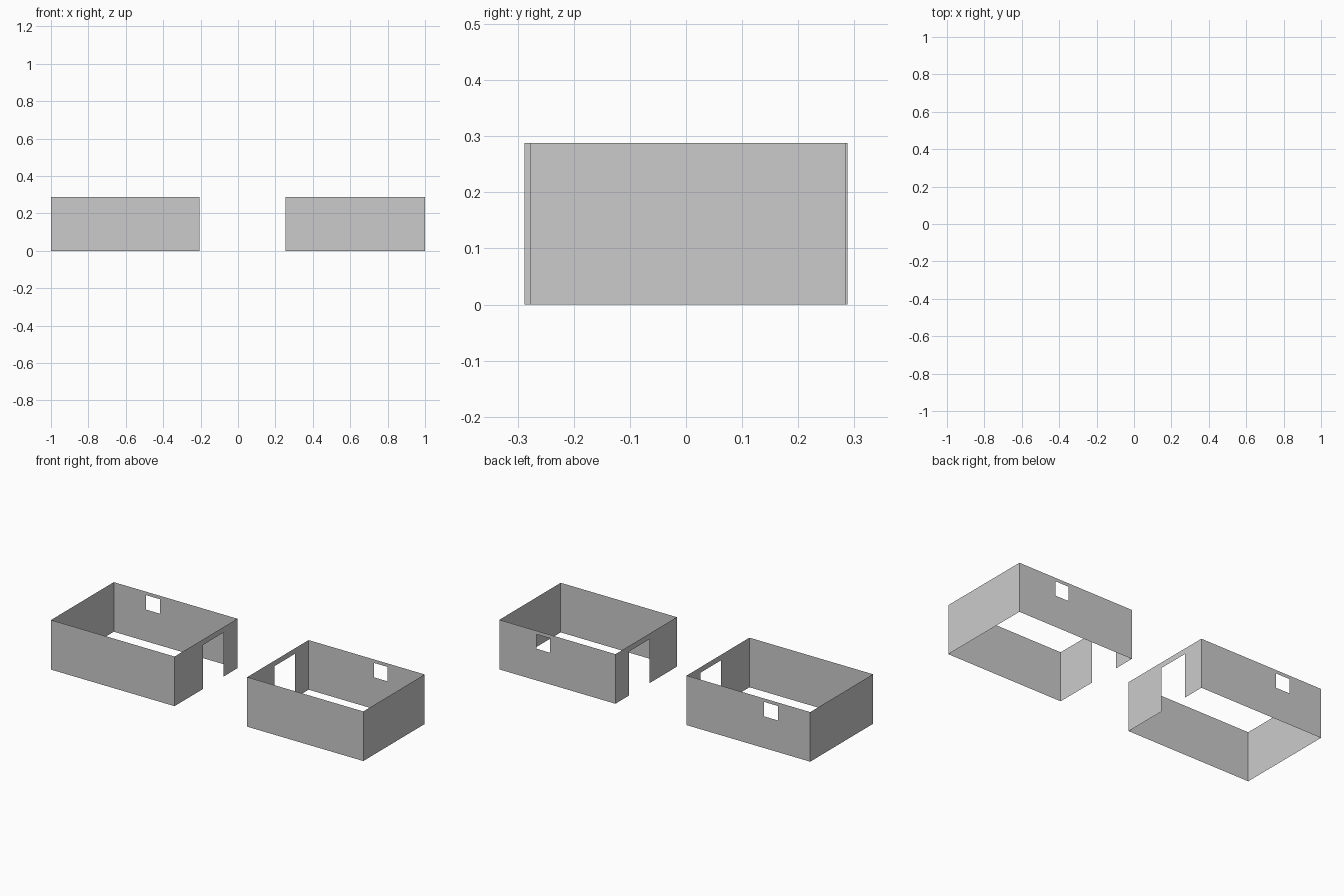
import bpy, bmesh

if "Cube" in bpy.data.objects:
    bpy.data.objects.remove(bpy.data.objects["Cube"])

H = 0.288  # wall height


def wall(bm, a, b, hole=None):
    """Thin wall from a to b; hole = (start, end, bottom, top), start/end along the wall from 0 to 1."""
    us, zs = [0, 1], [0, H]
    if hole:
        us = sorted(set(us) | set(hole[:2]))
        zs = sorted(set(zs) | set(hole[2:]))
    verts = {(u, z): bm.verts.new((a[0] + (b[0] - a[0]) * u, a[1] + (b[1] - a[1]) * u, z))
             for u in us for z in zs}
    for u0, u1 in zip(us, us[1:]):
        for z0, z1 in zip(zs, zs[1:]):
            if hole and hole[0] <= u0 < hole[1] and hole[2] <= z0 < hole[3]:
                continue  # leave the opening empty
            bm.faces.new([verts[k] for k in ((u0, z0), (u1, z0), (u1, z1), (u0, z1))])


def room(name, x0, x1, y0, y1, window, door_right):
    bm = bmesh.new()

    # door opening in the side wall facing the other room
    def side(p, q):
        span = sorted(((-0.028 - p[1]) / (q[1] - p[1]), (0.16 - p[1]) / (q[1] - p[1])))
        return (*span, 0, 0.256)

    # window opening in the back wall, which runs from x1 to x0
    win = sorted((x1 - w) / (x1 - x0) for w in window)
    c = [(x0, y0), (x1, y0), (x1, y1), (x0, y1)]
    wall(bm, c[0], c[1])
    wall(bm, c[1], c[2], side(c[1], c[2]) if door_right else None)
    wall(bm, c[2], c[3], (*win, 0.184, 0.268))
    wall(bm, c[3], c[0], None if door_right else side(c[3], c[0]))
    bmesh.ops.remove_doubles(bm, verts=bm.verts, dist=1e-5)
    mesh = bpy.data.meshes.new(name)
    bm.to_mesh(mesh)
    bm.free()
    bpy.context.collection.objects.link(bpy.data.objects.new(name, mesh))


# two open rooms with doors facing each other
room("left_room_walls", -1.0, -0.206, -0.288, 0.288, (-0.792, -0.702), True)
room("right_room_walls", 0.254, 1.0, -0.278, 0.285, (0.673, 0.760), False)
